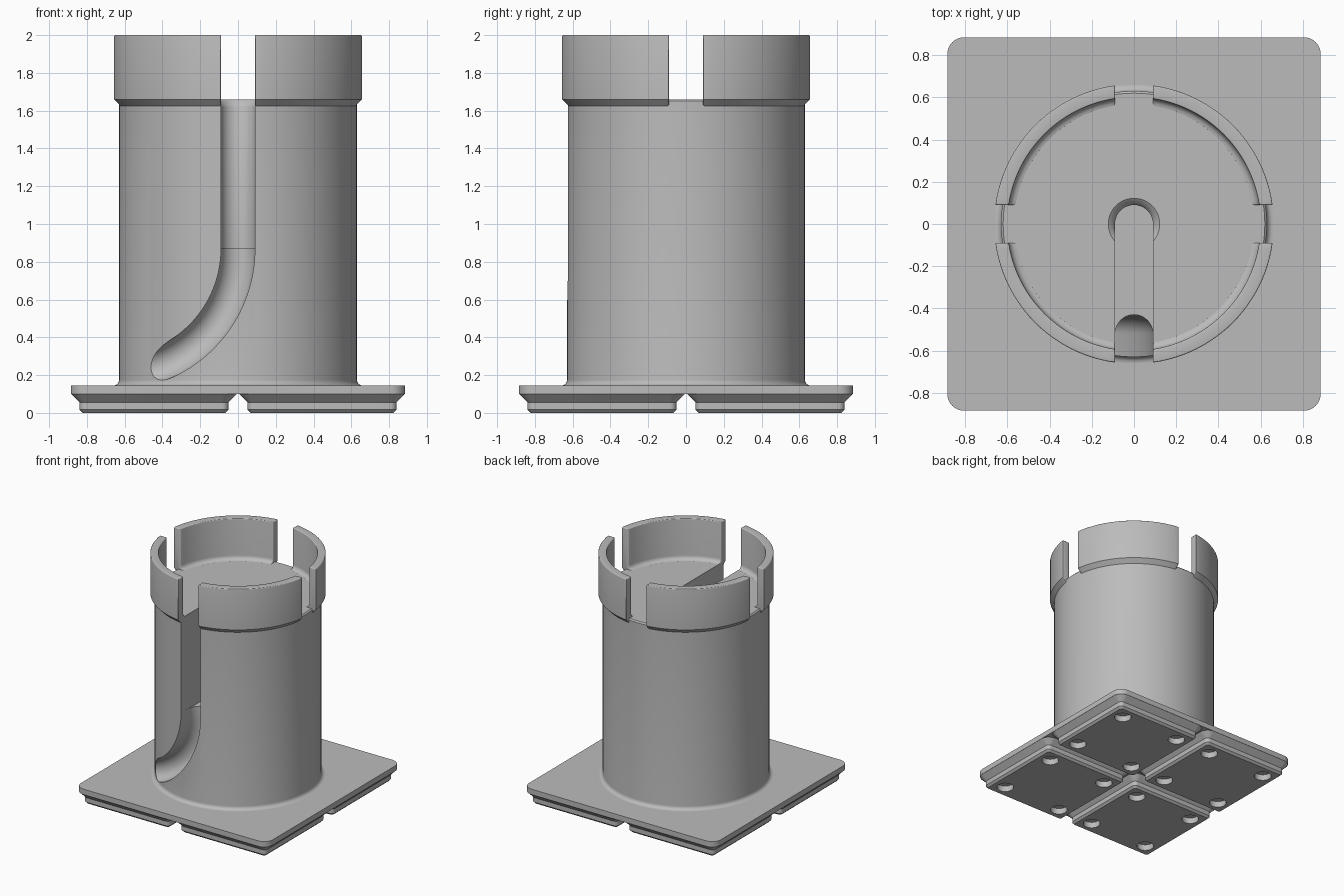
import bpy, bmesh
from math import sin, cos, asin, pi, radians

cube = bpy.data.objects.get("Cube")
if cube:
    bpy.data.objects.remove(cube, do_unlink=True)

# One plain plastic colour
grey = bpy.data.materials.new("grey_plastic")
grey.use_nodes = True
GREY = (0.5, 0.5, 0.5, 1)
grey.diffuse_color = GREY
grey.node_tree.nodes["Principled BSDF"].inputs["Base Color"].default_value = GREY


def skin(name, rings, loop=False):
    """Join successive closed cross-sections into a solid."""
    bm = bmesh.new()
    rows = [[bm.verts.new(p) for p in ring] for ring in rings]
    count = len(rows[0])
    pairs = list(zip(rows, rows[1:])) + ([(rows[-1], rows[0])] if loop else [])
    for a, b in pairs:
        for i in range(count):
            j = (i + 1) % count
            bm.faces.new((a[i], a[j], b[j], b[i]))
    if not loop:
        bm.faces.new(rows[0])
        bm.faces.new(rows[-1])
    bmesh.ops.recalc_face_normals(bm, faces=bm.faces)
    mesh = bpy.data.meshes.new(name)
    bm.to_mesh(mesh)
    bm.free()
    obj = bpy.data.objects.new(name, mesh)
    bpy.context.collection.objects.link(obj)
    mesh.materials.append(grey)
    return obj


def lathe(name, profile, steps=96, center=(0, 0)):
    """Stack circles given as (radius, height)."""
    turn = [2 * pi * i / steps for i in range(steps)]
    return skin(name, [[(center[0] + r * cos(a), center[1] + r * sin(a), z) for a in turn]
                       for r, z in profile])


def rounded_square(half, radius, z, cx=0, cy=0, steps=8):
    ring = []
    for q, (sx, sy) in enumerate(((1, 1), (-1, 1), (-1, -1), (1, -1))):
        for i in range(steps + 1):
            a = (q + i / steps) * pi / 2
            ring.append((cx + sx * (half - radius) + radius * cos(a),
                         cy + sy * (half - radius) + radius * sin(a), z))
    return ring


def cut(obj, cutters):
    for c in cutters:
        c.hide_render = True
        mod = obj.modifiers.new("cut", "BOOLEAN")
        mod.operation, mod.solver, mod.object = "DIFFERENCE", "EXACT", c


def finish(obj, cutters=()):
    """Apply modifiers, drop the cutters and smooth the curved faces."""
    bpy.context.view_layer.update()
    graph = bpy.context.evaluated_depsgraph_get()
    obj.data = bpy.data.meshes.new_from_object(obj.evaluated_get(graph))
    obj.modifiers.clear()
    for c in cutters:
        bpy.data.objects.remove(c, do_unlink=True)
    bpy.ops.object.select_all(action="DESELECT")
    obj.select_set(True)
    bpy.context.view_layer.objects.active = obj
    bpy.ops.object.shade_smooth_by_angle(angle=radians(32))


# Base plate
finish(skin("base_plate", [rounded_square(0.885, 0.08, z) for z in (0.1, 0.145)]))

# Four stepped feet with magnet holes
FOOT = ((0.377, 0.017, 0), (0.394, 0.034, 0.017), (0.394, 0.034, 0.055),
        (0.44, 0.08, 0.101), (0.44, 0.08, 0.12))
for side, sx in (("left", 1), ("right", -1)):
    for end, sy in (("back", 1), ("front", -1)):
        cx, cy = sx * 0.445, sy * 0.445
        foot = skin(f"foot_{end}_{side}",
                    [rounded_square(h, r, z, cx, cy) for h, r, z in FOOT])
        holes = [lathe("magnet_hole", ((0.066, -0.05), (0.066, 0.05)), 32,
                       (cx + hx * 0.276, cy + hy * 0.276))
                 for hx in (-1, 1) for hy in (-1, 1)]
        cut(foot, holes)
        finish(foot, holes)

# Column with a flared root
root = [(0.66 - 0.03 * sin(a), 0.175 - 0.03 * cos(a))
        for a in [i * pi / 12 for i in range(7)]]
column = lathe("column", [(0.66, 0.12)] + root + [(0.63, 1.65), (0.62, 1.66)], 128)

# Upright slot from the centre out to the front
HALF = 0.09
arch = [(HALF * cos(pi * i / 24), HALF * sin(pi * i / 24)) for i in range(25)]
outline = arch + [(-HALF, -0.9), (HALF, -0.9)]
slot = skin("slot_cutter", [[(x, y, z) for x, y in outline] for z in (0.87, 1.9)])

# Flared mouth of the slot
mouth = lathe("mouth_cutter", ((0.085, 1.61), (0.092, 1.625), (0.102, 1.645),
                               (0.122, 1.66), (0.122, 1.75)), 48)

# Round-bottomed channel that curves down to the right of the front
BEND, DEPTH = 0.66, -0.52
groove = [(0.996 * x, DEPTH + y) for x, y in arch] + [(-0.0896, -0.9), (0.0896, -0.9)]
rings = [[(x, y, 0.93) for x, y in groove]]
for i in range(33):
    a = radians(80) * i / 32
    rings.append([(-BEND + (BEND + x) * cos(a), y, 0.87 - (BEND + x) * sin(a))
                  for x, y in groove])
channel = skin("channel_cutter", rings)

cutters = [slot, mouth, channel]
cut(column, cutters)
finish(column, cutters)

# Four rim segments with parallel-sided gaps between them
fillet = [(0.565 + 0.035 * sin(a), 1.695 - 0.035 * cos(a))
          for a in [i * pi / 10 for i in range(6)]]
PROFILE = [(0.585, 1.625), (0.63, 1.625), (0.663, 1.66), (0.663, 2.0), (0.6, 2.0)] + fillet[::-1]
STEPS = 24
for q, name in enumerate(("back_left", "back_right", "front_right", "front_left")):
    rings = []
    for i in range(STEPS + 1):
        ring = []
        for r, z in PROFILE:
            start = asin(HALF / r)
            a = q * pi / 2 + start + (pi / 2 - 2 * start) * i / STEPS
            ring.append((r * cos(a), r * sin(a), z))
        rings.append(ring)
    rim = skin("rim_" + name, rings)
    bevel = rim.modifiers.new("round_edges", "BEVEL")
    bevel.width, bevel.segments = 0.02, 4
    bevel.limit_method, bevel.angle_limit = "ANGLE", radians(60)
    finish(rim)
